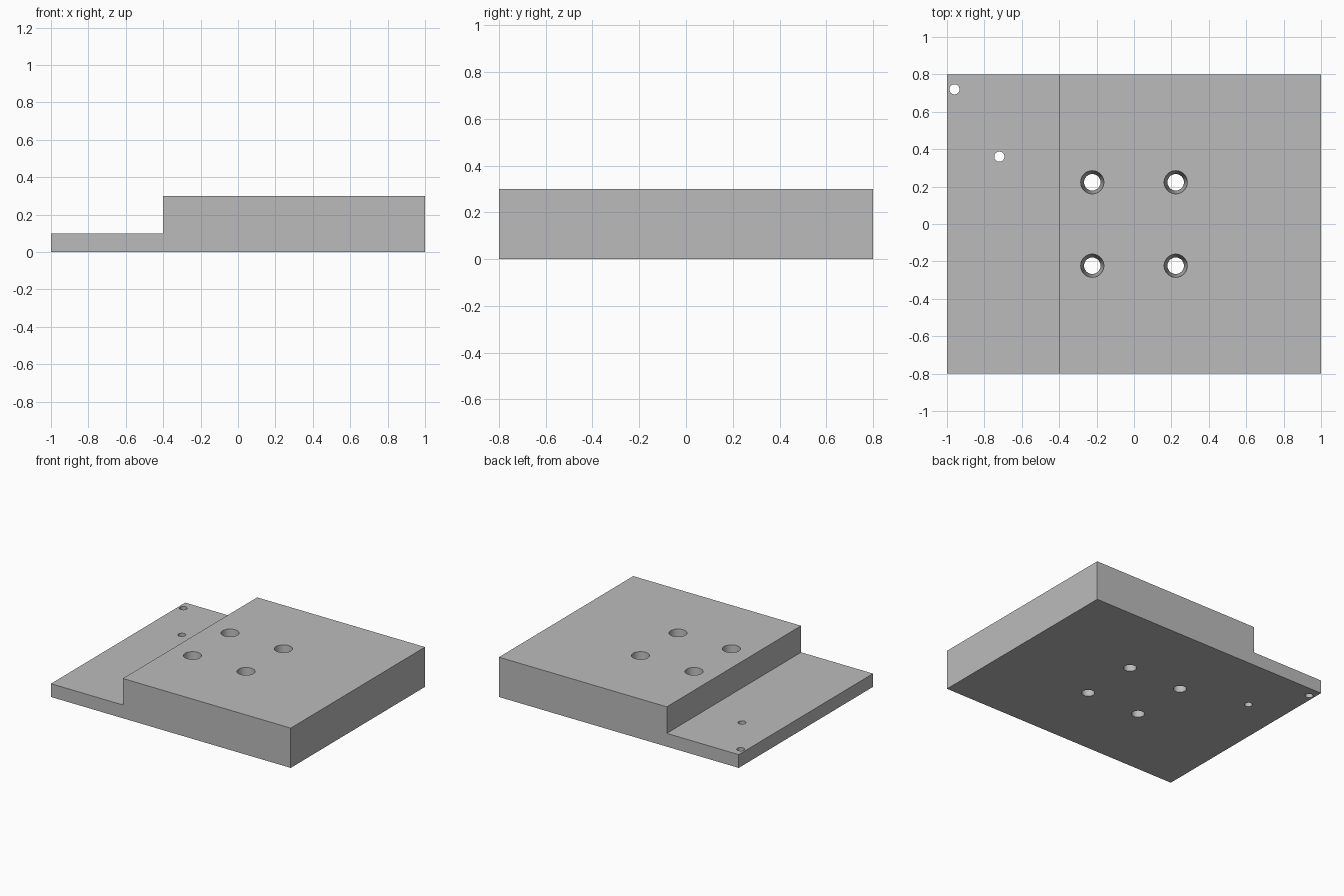
import bpy
import bmesh
import math

old = bpy.data.objects.get("Cube")
if old:
    bpy.data.objects.remove(old, do_unlink=True)

# Single plain grey material
grey = bpy.data.materials.new("plain_grey")
grey.use_nodes = True
colour = (0.5, 0.5, 0.5, 1)
grey.diffuse_color = colour
grey.node_tree.nodes["Principled BSDF"].inputs["Base Color"].default_value = colour

HALF_DEPTH = 0.8
TOP = 0.3
LEDGE = 0.1


def extrude_profile(name, profile, half_depth):
    """Solid made by sweeping an x-z outline along y."""
    bm = bmesh.new()
    face = bm.faces.new([bm.verts.new((x, -half_depth, z)) for x, z in profile])
    swept = bmesh.ops.extrude_face_region(bm, geom=[face])["geom"]
    moved = [v for v in swept if isinstance(v, bmesh.types.BMVert)]
    bmesh.ops.translate(bm, verts=moved, vec=(0, 2 * half_depth, 0))
    bmesh.ops.recalc_face_normals(bm, faces=bm.faces)
    mesh = bpy.data.meshes.new(name)
    bm.to_mesh(mesh)
    bm.free()
    obj = bpy.data.objects.new(name, mesh)
    bpy.context.collection.objects.link(obj)
    mesh.materials.append(grey)
    return obj


def drill(target, x, y, height, bottom_radius, top_radius):
    """Cut a through hole; the taper continues past both faces."""
    over = 0.02
    slope = (top_radius - bottom_radius) / height
    bpy.ops.mesh.primitive_cone_add(
        vertices=48, depth=height + 2 * over, location=(x, y, height / 2),
        radius1=bottom_radius - slope * over, radius2=top_radius + slope * over)
    cutter = bpy.context.object
    cutter.name = "hole_cutter"
    cutter.hide_render = True
    cutter.data.materials.append(grey)
    mod = target.modifiers.new("hole", "BOOLEAN")
    mod.operation = "DIFFERENCE"
    mod.solver = "EXACT"
    mod.object = cutter
    bpy.context.view_layer.objects.active = target
    bpy.ops.object.modifier_apply(modifier=mod.name)
    bpy.data.objects.remove(cutter, do_unlink=True)


# Block with a low ledge along its right side
block = extrude_profile("stepped_block", [
    (-1, 0), (1, 0), (1, TOP), (-0.4, TOP), (-0.4, LEDGE), (-1, LEDGE)], HALF_DEPTH)

# Four tapered bolt holes in the raised part
for sx in (-1, 1):
    for sy in (-1, 1):
        drill(block, sx * 0.223, sy * 0.223, TOP, 0.044, 0.062)

# Two small straight holes in the ledge
for x, y in ((-0.96, 0.72), (-0.72, 0.36)):
    drill(block, x, y, LEDGE, 0.027, 0.027)

# Smooth hole walls, sharp block edges
bpy.ops.object.select_all(action="DESELECT")
block.select_set(True)
bpy.context.view_layer.objects.active = block
bpy.ops.object.shade_smooth_by_angle(angle=math.radians(30))
